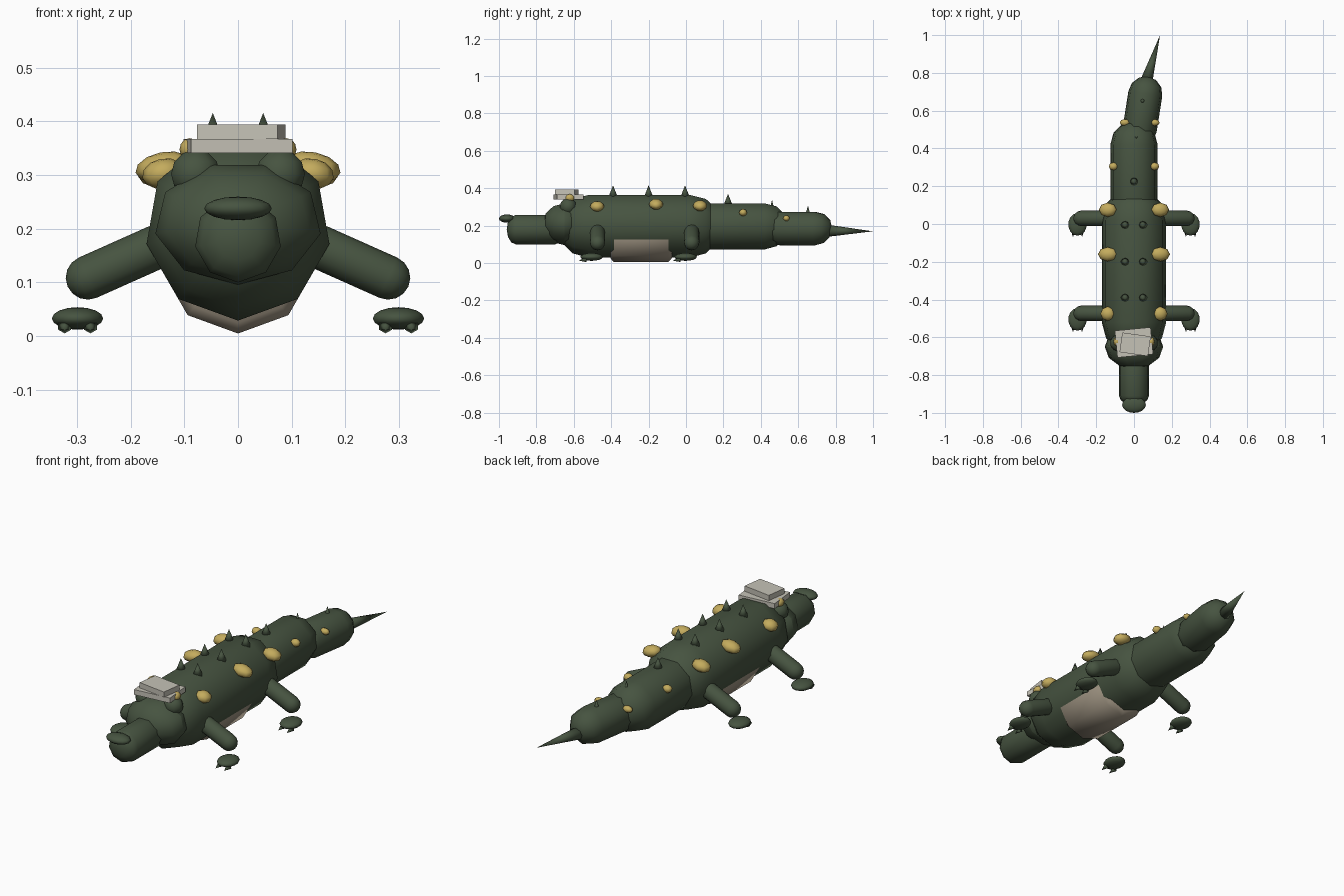
import bpy, bmesh, math
from mathutils import Vector, Matrix

if "Cube" in bpy.data.objects:
    bpy.data.objects.remove(bpy.data.objects["Cube"])


def material(name, rgb):
    m = bpy.data.materials.new(name)
    m.diffuse_color = (*rgb, 1)
    m.use_nodes = True
    m.node_tree.nodes["Principled BSDF"].inputs["Base Color"].default_value = m.diffuse_color
    return m


GREEN = material("dark green", (0.062, 0.088, 0.052))
YELLOW = material("yellow scale", (0.55, 0.41, 0.11))
BELLY = material("belly tan", (0.34, 0.29, 0.22))
PAPER = material("pale cover", (0.56, 0.54, 0.47))


def finish(name, bm, mat, smooth=True):
    bmesh.ops.recalc_face_normals(bm, faces=bm.faces)
    for f in bm.faces:
        f.smooth = smooth
    me = bpy.data.meshes.new(name)
    bm.to_mesh(me)
    bm.free()
    me.materials.append(mat)
    ob = bpy.data.objects.new(name, me)
    bpy.context.collection.objects.link(ob)
    return ob


def capsule(name, p0, p1, r, cap=1.0, mat=GREEN, sides=9, steps=3):
    """Round-ended tube from p0 to p1 with a corner facing down."""
    p0, p1 = Vector(p0), Vector(p1)
    d = (p1 - p0).normalized()
    side = d.cross(Vector((0, 0, 1))).normalized()
    up = side.cross(d)
    prof = []
    for i in range(1, steps + 1):
        a = math.pi / 2 * i / steps
        prof.append((p0 - d * r * cap * math.cos(a), r * math.sin(a)))
    prof += [(p1 + d * r * cap * math.cos(math.pi / 2 * i / steps),
              r * math.sin(math.pi / 2 * i / steps)) for i in range(steps, 0, -1)]
    bm = bmesh.new()
    rings = []
    for c, rad in prof:
        ts = [2 * math.pi * k / sides for k in range(sides)]
        rings.append([bm.verts.new(c + rad * (side * math.sin(t) - up * math.cos(t))) for t in ts])
    start, end = bm.verts.new(p0 - d * r * cap), bm.verts.new(p1 + d * r * cap)
    for k in range(sides):
        j = (k + 1) % sides
        for a, b in zip(rings, rings[1:]):
            bm.faces.new((a[k], a[j], b[j], b[k]))
        bm.faces.new((start, rings[0][j], rings[0][k]))
        bm.faces.new((end, rings[-1][k], rings[-1][j]))
    return finish(name, bm, mat)


def ball(name, loc, radii, mat=GREEN, u=10, v=6, rot=(0, 0, 0)):
    bm = bmesh.new()
    bmesh.ops.create_uvsphere(bm, u_segments=u, v_segments=v, radius=1)
    bm.transform(Matrix.Diagonal((*radii, 1)))
    ob = finish(name, bm, mat)
    ob.location, ob.rotation_euler = loc, rot
    return ob


def cone(name, base, tip, r, sides=8):
    base, tip = Vector(base), Vector(tip)
    d = tip - base
    bm = bmesh.new()
    bmesh.ops.create_cone(bm, cap_ends=True, segments=sides, radius1=r, radius2=0, depth=d.length)
    ob = finish(name, bm, GREEN)
    ob.location = (base + tip) / 2
    ob.rotation_euler = d.to_track_quat('Z', 'Y').to_euler()
    return ob


def book(name, loc, size, turn):
    bm = bmesh.new()
    bmesh.ops.create_cube(bm, size=1)
    bm.transform(Matrix.Diagonal((*size, 1)))
    ob = finish(name, bm, PAPER, False)
    ob.location, ob.rotation_euler = loc, (0, 0, math.radians(turn))


# Trunk, belly plate and tail
capsule("body", (0, -0.52, 0.202), (0, 0.02, 0.202), 0.173)
capsule("belly", (0, -0.385, 0.151), (0, -0.095, 0.151), 0.146, 0.25, BELLY)
capsule("tail_base", (0, 0.08, 0.2), (0, 0.42, 0.2), 0.127)
capsule("tail_middle", (0.03, 0.5, 0.187), (0.06, 0.69, 0.187), 0.092)
cone("tail_tip", (0.055, 0.72, 0.173), (0.138, 1.0, 0.17), 0.037)

# Head
head = capsule("head", (0, -0.001, 0), (0, 0.001, 0), 0.115)
head.scale = (1.36, 1, 1)
head.location = (0, -0.65, 0.211)
capsule("snout", (0, -0.91, 0.181), (0, -0.7, 0.181), 0.081, 0.6)
ball("nose", (0, -0.957, 0.238), (0.063, 0.043, 0.022), u=16, v=8)

# Books resting on the head
book("lower_book", (0, -0.627, 0.354), (0.19, 0.143, 0.026), 5.5)
book("upper_book", (0.006, -0.637, 0.381), (0.152, 0.105, 0.027), -8)

for s, tag in ((-1, "left"), (1, "right")):
    # Eyes
    ball(f"{tag}_brow", (s * 0.079, -0.63, 0.302), (0.048, 0.045, 0.046))
    ball(f"{tag}_eye", (s * 0.09, -0.622, 0.348), (0.019, 0.026, 0.021), YELLOW, 8, 6)
    # Legs, feet and claws
    for y, end in ((-0.473, "front"), (0.03, "rear")):
        capsule(f"{tag}_{end}_leg", (s * 0.15, y, 0.167), (s * 0.28, y, 0.109), 0.041, sides=12, steps=4)
        ball(f"{tag}_{end}_foot", (s * 0.299, y - 0.032, 0.033), (0.049, 0.06, 0.021), u=14, v=8)
        for o in (-0.024, 0.024):
            cone(f"{tag}_{end}_claw", (s * 0.299 + o, y - 0.06, 0.019),
                 (s * 0.299 + o, y - 0.1, 0.013), 0.014, 6)
    # Side scales
    for y, z, w in ((-0.475, 0.303, 0.04), (-0.16, 0.315, 0.053), (0.075, 0.307, 0.048)):
        ball(f"{tag}_side_scale", (s * 0.139, y, z), (w, 0.038, 0.028), YELLOW, 8, 6, (0, s * 0.2, 0))
    ball(f"{tag}_tail_scale", (s * 0.109, 0.305, 0.27), (0.025, 0.021, 0.019), YELLOW, 8, 6)
    ball(f"{tag}_tail_scale", (0.03 + s * 0.079, 0.537, 0.239), (0.027, 0.018, 0.016), YELLOW, 8, 6)
    # Paired back spikes
    for y in (-0.39, -0.2, -0.005):
        cone(f"{tag}_back_spike", (s * 0.047, y, 0.352), (s * 0.047, y, 0.416), 0.025)

# Single spikes along the tail
for x, y, z, r in ((0, 0.225, 0.37, 0.024), (0.012, 0.46, 0.34, 0.013), (0.045, 0.652, 0.307, 0.017)):
    cone("tail_spike", (x, y, z - 0.06), (x, y, z), r)
